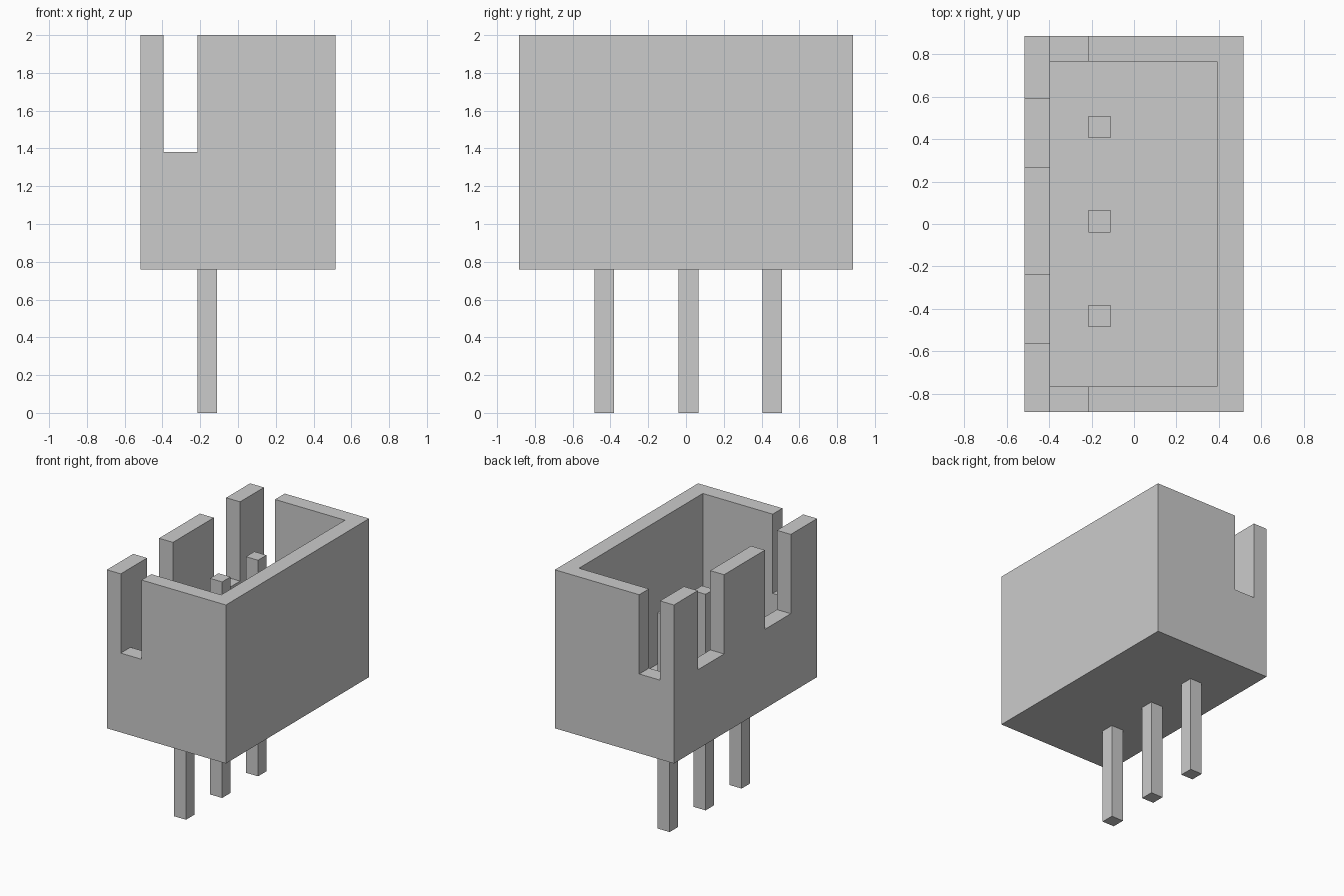
import bpy

if "Cube" in bpy.data.objects:
    bpy.data.objects.remove(bpy.data.objects["Cube"])


def box(name, x, y, z):
    """Axis-aligned box from (min, max) ranges."""
    bpy.ops.mesh.primitive_cube_add(
        size=1, location=[(a + b) / 2 for a, b in (x, y, z)])
    ob = bpy.context.object
    ob.name = name
    ob.scale = [b - a for a, b in (x, y, z)]
    bpy.ops.object.transform_apply(location=True, rotation=False, scale=True)
    return ob


def cut(target, x, y, z):
    """Subtract a box from the target and discard the cutter."""
    cutter = box("cutter", x, y, z)
    cutter.hide_render = True
    mod = target.modifiers.new("cut", 'BOOLEAN')
    mod.operation = 'DIFFERENCE'
    mod.solver = 'EXACT'
    mod.object = cutter
    bpy.context.view_layer.objects.active = target
    bpy.ops.object.modifier_apply(modifier=mod.name)
    bpy.data.objects.remove(cutter, do_unlink=True)


BASE, TOP, NOTCH = 0.76, 2.0, 1.38
OVER = TOP + 0.2

# Connector housing: open-topped box
housing = box("housing", (-0.515, 0.515), (-0.885, 0.885), (BASE, TOP))
cut(housing, (-0.395, 0.39), (-0.765, 0.765), (BASE + 0.12, OVER))

# Slot through both end walls
cut(housing, (-0.395, -0.215), (-1.0, 1.0), (NOTCH, OVER))

# Two notches in the left wall
for y in ((0.265, 0.59), (-0.56, -0.24)):
    cut(housing, (-0.7, -0.3), y, (NOTCH, OVER))

# Square pins running up through the floor
for i, y in enumerate((-0.433, 0.013, 0.457)):
    box(f"pin_{i + 1}", (-0.215, -0.11), (y - 0.052, y + 0.052), (0, 1.69))
